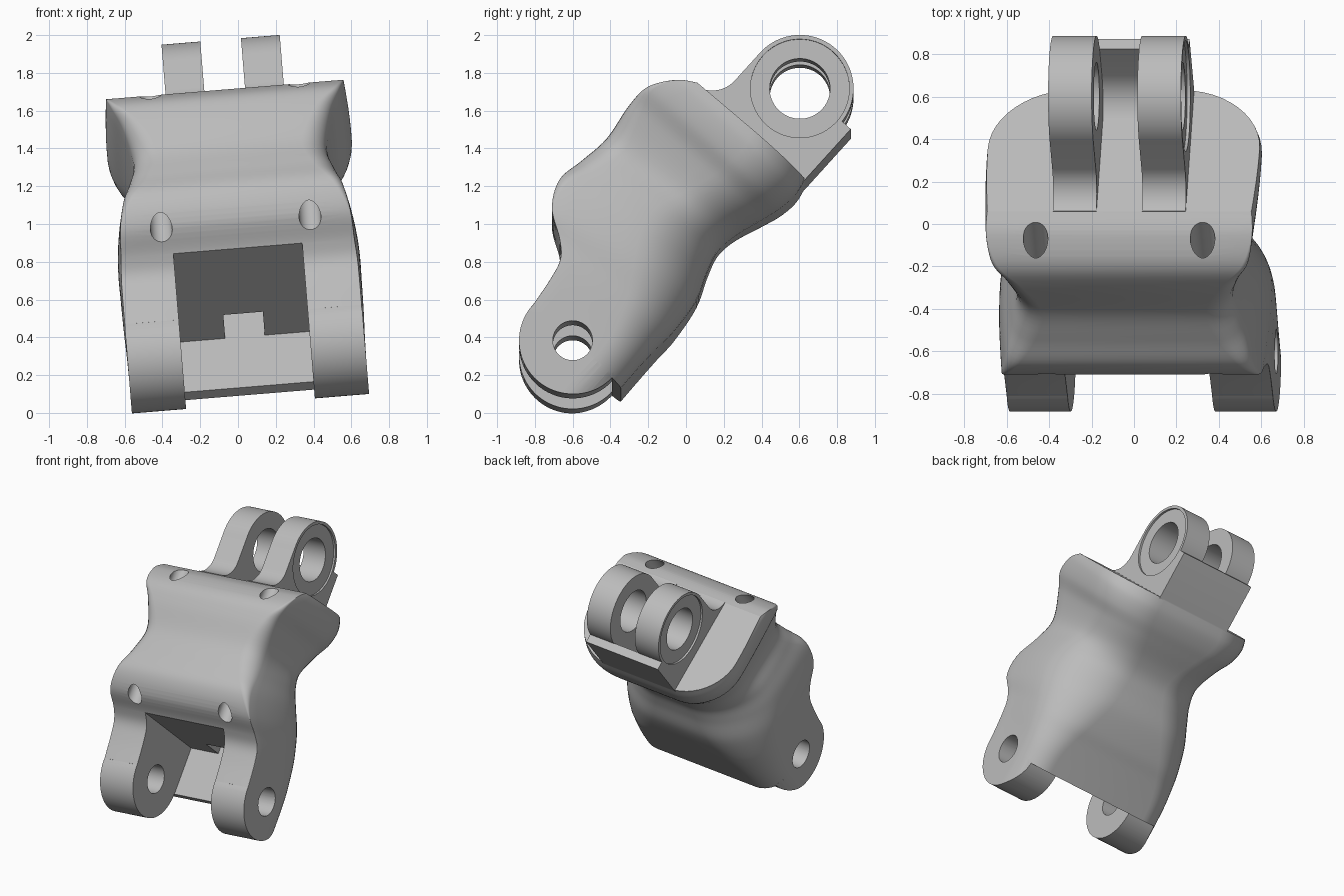
import bpy, bmesh, math
from mathutils import Vector, Matrix

cube = bpy.data.objects.get("Cube")
if cube:
    bpy.data.objects.remove(cube, do_unlink=True)

grey = bpy.data.materials.new("plain_grey")
grey.use_nodes = True
grey.diffuse_color = (0.5, 0.5, 0.5, 1)
grey.node_tree.nodes["Principled BSDF"].inputs["Base Color"].default_value = grey.diffuse_color

# The link runs along ALONG; FRONT is square to it. Both pins lie across x.
ALONG = Vector((0, 0.67, 0.742))
FRONT = Vector((0, -0.742, 0.67))
LOW_PIN = Vector((0, -0.6, 0.327))
TOP_PIN = Vector((0, 0.603, 1.692))
EAR_R = 0.284
TILT = Matrix.Rotation(math.radians(-4.7), 4, "Y") @ Matrix.Translation((0.07, 0, 0))


def make(name, rings):
    """Skin a list of equal rings and cap both ends."""
    bm = bmesh.new()
    loops = [[bm.verts.new(p) for p in ring] for ring in rings]
    n = len(loops[0])
    for a, b in zip(loops, loops[1:]):
        for i in range(n):
            bm.faces.new((a[i], a[(i + 1) % n], b[(i + 1) % n], b[i]))
    bm.faces.new(loops[0])
    bm.faces.new(loops[-1])
    bmesh.ops.recalc_face_normals(bm, faces=bm.faces)
    mesh = bpy.data.meshes.new(name)
    bm.to_mesh(mesh)
    bm.free()
    mesh.materials.append(grey)
    obj = bpy.data.objects.new(name, mesh)
    bpy.context.collection.objects.link(obj)
    return obj


def prism(name, pin, outline, x0, x1):
    """Extrude an (along, front) outline about a pin from x0 to x1."""
    pts = [pin + ALONG * s + FRONT * t for s, t in outline]
    return make(name, [[p + Vector((x, 0, 0)) for p in pts] for x in (x0, x1)])


def box(s0, s1, t0, t1):
    return [(s0, t0), (s1, t0), (s1, t1), (s0, t1)]


def arc(radius, start, end, steps=48, centre=(0, 0)):
    angles = [math.radians(start + (end - start) * i / steps) for i in range(steps + 1)]
    return [(centre[0] + radius * math.cos(a), centre[1] + radius * math.sin(a)) for a in angles]


def circle(radius):
    return arc(radius, 0, 360)[:-1]


def combine(target, tool, operation):
    mod = target.modifiers.new(operation.lower(), "BOOLEAN")
    mod.operation, mod.solver, mod.object = operation, "EXACT", tool
    bpy.context.view_layer.objects.active = target
    bpy.ops.object.modifier_apply(modifier=mod.name)
    bpy.data.objects.remove(tool, do_unlink=True)


# Body stations: front y, z; back y, z; half width; front and back radius; side bulge
STATIONS = [
    (-.81, .517, -.345, .09, .63, .003, .2, 0),
    (-.72, .65, -.25, .2, .63, .003, .21, .003),
    (-.665, .76, -.155, .305, .628, .003, .25, .01),
    (-.67, .87, -.06, .405, .62, .003, .3, .02),
    (-.71, 1.03, .055, .57, .61, .01, .38, .03),
    (-.67, 1.19, .115, .73, .575, .05, .4, .04),
    (-.55, 1.3, .17, .84, .53, .1, .38, .04),
    (-.42, 1.42, .26, .92, .505, .12, .34, .02),
    (-.3, 1.59, .4, 1.0, .55, .08, .33, .01),
    (-.2, 1.68, .5, 1.06, .605, .03, .34, .015),
    (-.05, 1.712, .58, 1.13, .63, .003, .35, .018),
    (.06, 1.697, .63, 1.21, .625, .003, .36, .018),
]


def spline(rows, steps=6):
    """Smooth the station table."""
    out = []
    last = len(rows) - 1
    for i in range(last):
        quad = (rows[max(i - 1, 0)], rows[i], rows[i + 1], rows[min(i + 2, last)])
        for k in range(steps):
            u = k / steps
            out.append([b + u * ((c - a) + u * (2*a - 5*b + 4*c - d + u * (3*(b - c) + d - a))) / 2
                        for a, b, c, d in zip(*quad)])
    return out + [list(rows[-1])]


def section(row):
    """Flat-fronted ring with rounded back corners and slightly bowed sides."""
    fy, fz, by, bz, half, rf, rb, bulge = row
    rf = max(rf, 0.002)
    back, front = Vector((0, by, bz)), Vector((0, fy, fz))
    depth = (front - back).length
    axis = (front - back) / depth
    right = arc(rb, -90, 0, 12, (half - rb, rb))
    low, high = rb, depth - rf
    right += [(half, low + (high - low) * k / 6) for k in range(1, 6)]
    right += arc(rf, 0, 90, 6, (half - rf, high))
    right = [(x + bulge * math.sin(math.pi * y / depth), y) for x, y in right]
    ring = right + [(-x, y) for x, y in reversed(right)]
    return [back + axis * y + Vector((x, 0, 0)) for x, y in ring]


body = make("hinge_link", [section(row) for row in spline(STATIONS)])

# Lower fork: round ear ends that keep the body's rounded back corners
for side in (-1, 1):
    lower = arc(EAR_R, 90, 270) + [(0.012, -0.27), (0.012, 0.2)]
    ear = prism("lower_ear", LOW_PIN, lower, side * 0.33, side * 0.7)
    end = section(STATIONS[0])
    trim = make("ear_trim", [[p + ALONG * s for p in end] for s in (-0.5, 0.1)])
    combine(ear, trim, "INTERSECT")
    combine(body, ear, "UNION")

# Pocket between the lower ears, with a slot along its floor
combine(body, prism("pocket", LOW_PIN, box(-0.5, 0.355, -0.286, 0.8), -0.342, 0.342), "DIFFERENCE")
combine(body, prism("slot", LOW_PIN, box(0.2, 0.6, -0.286, -0.1), -0.105, 0.105), "DIFFERENCE")

# Stop plate behind the upper ears, with a concave inner face
plate = [(-0.45, -0.33), (-0.34, -0.345), (0.02, -0.345), (0.02, -0.28)]
plate += arc(0.2, -90, -180, 10, (-0.165, -0.08)) + [(-0.45, -0.08)]
combine(body, prism("stop_plate", TOP_PIN, plate, -0.314, 0.314), "UNION")

# Upper ears with filleted feet and recessed outer faces
ear_outline = arc(EAR_R, -90, 90) + arc(0.161, -90, -167, 10, (-0.2, 0.445))
ear_outline += [(-0.45, 0.39), (-0.45, -EAR_R)]
for side in (-1, 1):
    combine(body, prism("upper_ear", TOP_PIN, ear_outline, side * 0.108, side * 0.314), "UNION")
    combine(body, prism("recess", TOP_PIN, circle(0.262), side * 0.299, side * 0.5), "DIFFERENCE")

# Pin holes
combine(body, prism("lower_bore", LOW_PIN, circle(0.105), -1, 1), "DIFFERENCE")
combine(body, prism("upper_bore", TOP_PIN, circle(0.16), -1, 1), "DIFFERENCE")

# Two long bolt holes running from the lower to the upper shoulder
for x in (-0.395, 0.395):
    start = Vector((x, -0.7, 1.01))
    rings = [[start + ALONG * s + Vector((a, 0, 0)) + FRONT * b for a, b in circle(0.058)]
             for s in (-0.25, 1.2)]
    combine(body, make("bolt_hole", rings), "DIFFERENCE")

# Tilt into place, then smooth
body.data.transform(TILT)
bpy.ops.object.select_all(action="DESELECT")
body.select_set(True)
bpy.context.view_layer.objects.active = body
bpy.ops.object.shade_smooth_by_angle(angle=math.radians(20))
